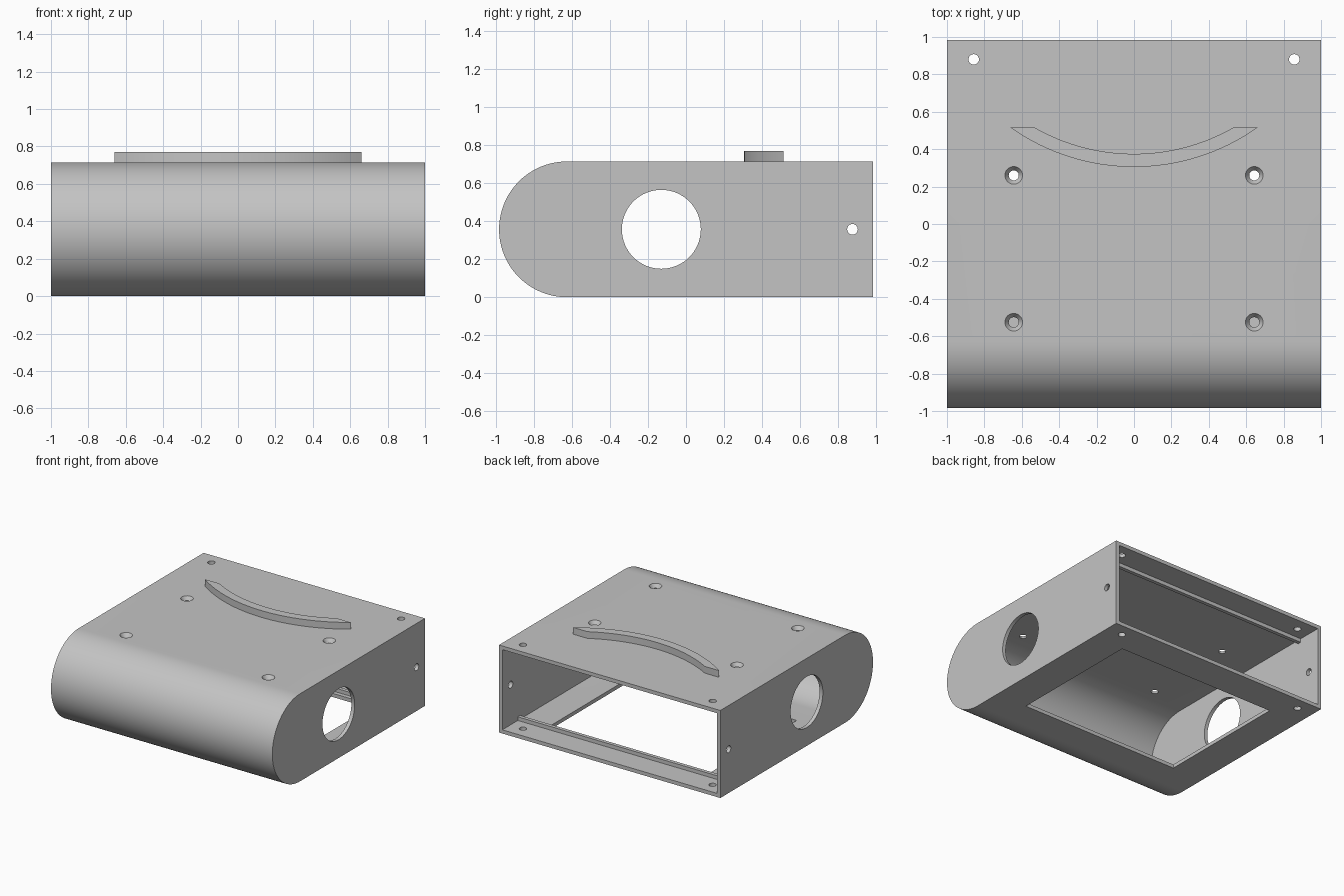
import bpy, bmesh, math
from mathutils import Matrix

if "Cube" in bpy.data.objects:
    bpy.data.objects.remove(bpy.data.objects["Cube"])

HEIGHT, BACK, WALL = 0.715, 0.985, 0.03
RADIUS = HEIGHT / 2
NOSE_Y = RADIUS - BACK

grey = bpy.data.materials.new("plain grey")
grey.use_nodes = True
grey.diffuse_color = (0.55, 0.55, 0.55, 1)
grey.node_tree.nodes["Principled BSDF"].inputs["Base Color"].default_value = grey.diffuse_color


def add_object(name, bm):
    bmesh.ops.recalc_face_normals(bm, faces=bm.faces)
    mesh = bpy.data.meshes.new(name)
    bm.to_mesh(mesh)
    bm.free()
    mesh.materials.append(grey)
    obj = bpy.data.objects.new(name, mesh)
    bpy.context.collection.objects.link(obj)
    return obj


def prism(name, points, direction):
    """Extrude a closed outline along a direction."""
    bm = bmesh.new()
    face = bm.faces.new([bm.verts.new(p) for p in points])
    extruded = bmesh.ops.extrude_face_region(bm, geom=[face])["geom"]
    moved = [v for v in extruded if isinstance(v, bmesh.types.BMVert)]
    bmesh.ops.translate(bm, verts=moved, vec=direction)
    return add_object(name, bm)


def box(name, low, high):
    (x0, y0, z0), (x1, y1, z1) = low, high
    return prism(name, [(x0, y0, z0), (x1, y0, z0), (x1, y1, z0), (x0, y1, z0)], (0, 0, z1 - z0))


def cylinder(name, centre, r1, r2, depth, segments=32, along_x=False):
    bm = bmesh.new()
    matrix = Matrix.Translation(centre)
    if along_x:
        matrix = matrix @ Matrix.Rotation(math.pi / 2, 4, "Y")
    bmesh.ops.create_cone(bm, cap_ends=True, segments=segments, radius1=r1,
                          radius2=r2, depth=depth, matrix=matrix)
    return add_object(name, bm)


def round_nosed(name, half_width, radius, back):
    """Side outline with a half-round front, extruded across the width."""
    n = 48
    outline = [(-half_width, back, RADIUS - radius)]
    for i in range(n + 1):
        a = math.pi * i / n
        outline.append((-half_width, NOSE_Y - radius * math.sin(a), RADIUS - radius * math.cos(a)))
    outline.append((-half_width, back, RADIUS + radius))
    return prism(name, outline, (2 * half_width, 0, 0))


def activate(obj):
    bpy.ops.object.select_all(action="DESELECT")
    obj.select_set(True)
    bpy.context.view_layer.objects.active = obj


def smooth(obj):
    activate(obj)
    bpy.ops.object.shade_smooth_by_angle(angle=math.radians(30))


# Housing shell, open at the back
housing = round_nosed("housing", 1, RADIUS, BACK)
cutters = [round_nosed("cavity_cutter", 1 - WALL, RADIUS - WALL, BACK + 0.2)]

# Floor window, side ports and side screw holes
cutters.append(box("window_cutter", (-0.72, -0.4, -0.1), (0.72, 0.72, 0.1)))
cutters.append(cylinder("port_cutter", (0, -0.13, RADIUS), 0.208, 0.208, 3, 64, True))
cutters.append(cylinder("side_hole_cutter", (0, 0.877, RADIUS), 0.028, 0.028, 3, 24, True))

# Back corner holes and countersunk top holes
for side in (-1, 1):
    cutters.append(cylinder("corner_hole_cutter", (side * 0.857, 0.88, RADIUS), 0.028, 0.028, 2, 24))
    for y in (-0.525, 0.26):
        cutters.append(cylinder("countersink_cutter", (side * 0.643, y, HEIGHT - 0.015),
                                0.02, 0.054, 0.05))

activate(housing)
for cutter in cutters:
    cutter.hide_render = True
    mod = housing.modifiers.new(cutter.name, "BOOLEAN")
    mod.operation = "DIFFERENCE"
    mod.solver = "EXACT"
    mod.object = cutter
    bpy.ops.object.modifier_apply(modifier=mod.name)
for cutter in cutters:
    bpy.data.objects.remove(cutter)
smooth(housing)

# Stop rails for a back panel
for name, z in (("floor_rail", WALL), ("ceiling_rail", HEIGHT - 2 * WALL)):
    box(name, (WALL - 1, 0.755, z), (1 - WALL, 0.785, z + WALL))

# Curved lip on the top
CENTRE_Y, END_Y = 1.447, 0.515


def lip_arc(radius, n=32):
    limit = math.acos((CENTRE_Y - END_Y) / radius)
    angles = [limit * (2 * i / n - 1) for i in range(n + 1)]
    return [(radius * math.sin(a), CENTRE_Y - radius * math.cos(a), HEIGHT) for a in angles]


lip = prism("curved_lip", lip_arc(1.142) + lip_arc(1.072)[::-1], (0, 0, 0.055))
smooth(lip)
